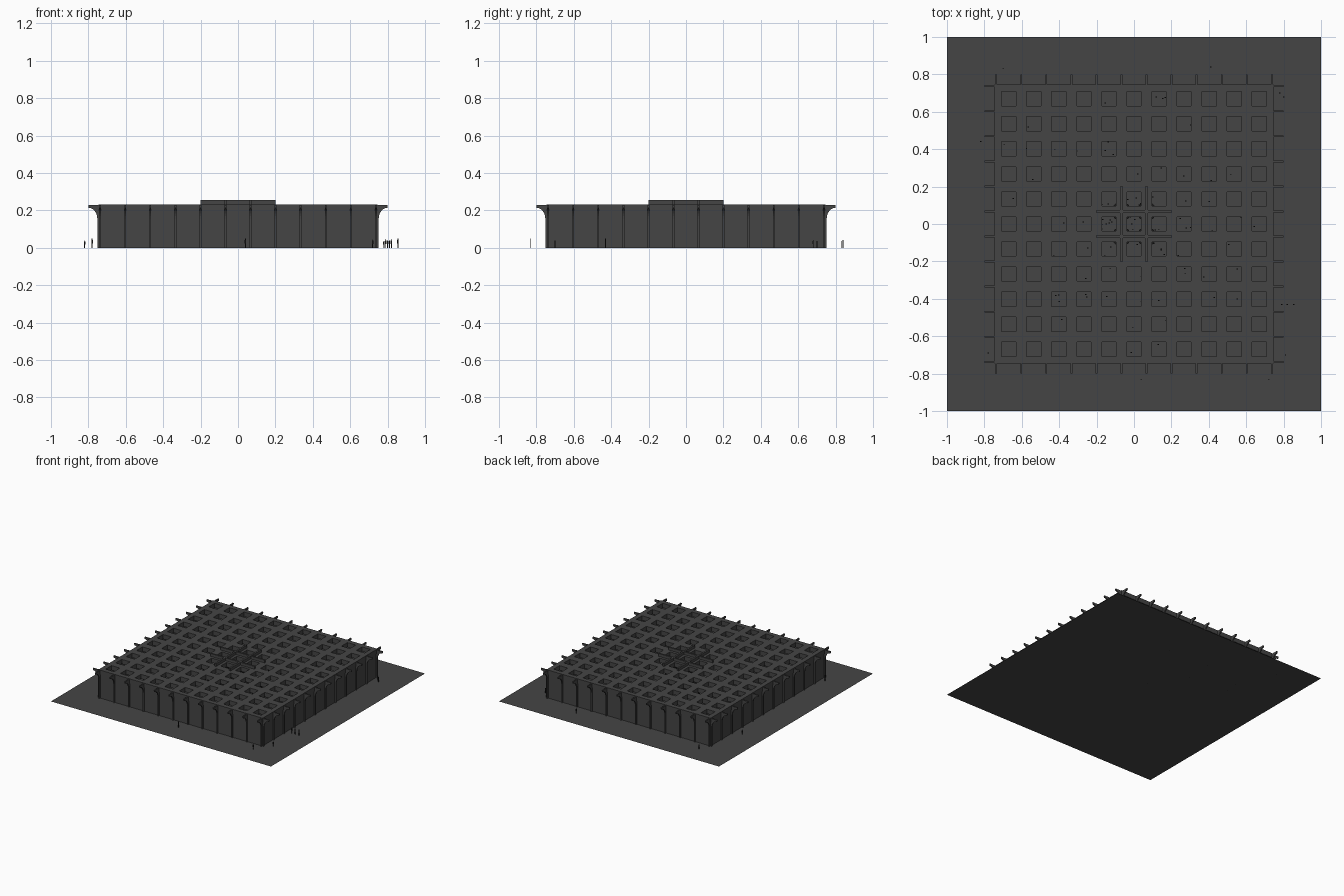
import bpy, bmesh, math, random
from mathutils import Matrix

if "Cube" in bpy.data.objects:
    bpy.data.objects.remove(bpy.data.objects["Cube"])

random.seed(4)
PITCH = 0.134
AXES = [(i - 5.5) * PITCH for i in range(12)]      # column grid lines
HOLE = 0.038                                       # half width of a skylight
ROOF_TOP, ROOF_LOW = 0.232, 0.195


def material(name, v):
    m = bpy.data.materials.new(name)
    m.diffuse_color = (v, v, v, 1)
    m.use_nodes = True
    m.node_tree.nodes["Principled BSDF"].inputs["Base Color"].default_value = m.diffuse_color
    return m


DARK, BLACK = material("dark_grey", 0.06), material("near_black", 0.012)


def finish(name, bm, mat=DARK):
    bmesh.ops.recalc_face_normals(bm, faces=bm.faces)
    me = bpy.data.meshes.new(name)
    bm.to_mesh(me)
    bm.free()
    me.materials.append(mat)
    ob = bpy.data.objects.new(name, me)
    bpy.context.collection.objects.link(ob)
    return ob


def box(bm, x0, x1, y0, y1, z0, z1):
    m = Matrix.Translation(((x0 + x1) / 2, (y0 + y1) / 2, (z0 + z1) / 2))
    bmesh.ops.create_cube(bm, size=1, matrix=m @ Matrix.Diagonal((x1 - x0, y1 - y0, z1 - z0, 1)))


def square_wall(name, r, t, top):
    bm = bmesh.new()
    for s in (-1, 1):
        a, b = sorted((s * r, s * (r - t)))
        box(bm, a, b, -r, r, 0, top)
        box(bm, -r + t, r - t, a, b, 0, top)
    return finish(name, bm)


# Ground sheet
bm = bmesh.new()
bmesh.ops.create_grid(bm, x_segments=1, y_segments=1, size=1)
finish("ground", bm)

# Roof plate pierced by 11 x 11 square openings
cuts = [-0.746] + [(i - 5) * PITCH + s * HOLE for i in range(11) for s in (-1, 1)] + [0.746]
bm = bmesh.new()
grid = [[bm.verts.new((x, y, ROOF_TOP)) for y in cuts] for x in cuts]
for i in range(len(cuts) - 1):
    for j in range(len(cuts) - 1):
        if not (i % 2 and j % 2):
            bm.faces.new((grid[i][j], grid[i + 1][j], grid[i + 1][j + 1], grid[i][j + 1]))
roof = finish("waffle_roof", bm)
mod = roof.modifiers.new("thickness", 'SOLIDIFY')
mod.thickness = ROOF_TOP - ROOF_LOW
mod.offset = -1

# Outer and inner enclosing walls
square_wall("outer_wall", 0.742, 0.006, ROOF_LOW)
square_wall("inner_wall", 0.472, 0.004, ROOF_LOW)

# Perimeter fins: slim posts that flare outwards under the roof edge
profile = [(0.735, 0), (0.752, 0), (0.752, 0.155)]
for k in range(1, 7):
    a = math.radians(15 * k)
    profile.append((0.798 - 0.046 * math.cos(a), 0.155 + 0.058 * math.sin(a)))
profile += [(0.8, 0.228), (0.735, 0.228)]
bm = bmesh.new()
for side in range(4):
    turn = Matrix.Rotation(side * math.pi / 2, 4, 'Z')
    for y in AXES:
        vs = [bm.verts.new(turn @ Matrix.Translation((r, y - 0.005, z)).to_translation())
              for r, z in profile]
        face = bm.faces.new(vs)
        ext = bmesh.ops.extrude_face_region(bm, geom=[face])
        step = turn.to_3x3() @ Matrix.Translation((0, 0.01, 0)).to_translation()
        bmesh.ops.translate(bm, vec=step,
                            verts=[v for v in ext["geom"] if isinstance(v, bmesh.types.BMVert)])
finish("perimeter_fins", bm)

# Raised crossing beams at the centre of the roof
bm = bmesh.new()
for s in (-1, 1):
    c = s * PITCH / 2
    box(bm, c - 0.007, c + 0.007, -0.2, 0.2, ROOF_TOP - 0.005, 0.255)
    box(bm, -0.2, 0.2, c - 0.007, c + 0.007, ROOF_TOP - 0.005, 0.2545)
finish("crossing_beams", bm)

# Four round central columns with flared heads
bm = bmesh.new()
rings = [(0.037, 0), (0.037, 0.12), (0.039, 0.155), (0.044, 0.18), (0.052, ROOF_LOW + 0.002)]
for sx in (-1, 1):
    for sy in (-1, 1):
        loops = [[bm.verts.new((sx * PITCH / 2 + r * math.cos(k * math.pi / 12),
                                sy * PITCH / 2 + r * math.sin(k * math.pi / 12), z))
                  for k in range(24)] for r, z in rings]
        for lo, hi in zip(loops, loops[1:]):
            for k in range(24):
                n = (k + 1) % 24
                bm.faces.new((lo[k], lo[n], hi[n], hi[k]))
        bm.faces.new(loops[-1])
        bm.faces.new(loops[0][::-1])
columns = finish("central_columns", bm, BLACK)
bpy.context.view_layer.objects.active = columns
columns.select_set(True)
bpy.ops.object.shade_smooth_by_angle(angle=math.radians(35))

# Small standing figures: a crowd inside, denser at the centre, and a few outside
spots = [(random.gauss(0, 0.3), random.gauss(0, 0.3)) for _ in range(260)]
spots = [p for p in spots if max(map(abs, p)) < 0.7]
outside = [(-0.7, 0.83), (-0.82, 0.44), (0.78, 0.7), (0.8, 0.68), (0.79, -0.43), (0.82, -0.43),
           (0.855, -0.43), (0.81, -0.7), (0.72, -0.83), (0.04, -0.83), (0.41, 0.84), (-0.78, -0.69)]
bm = bmesh.new()
for x, y in spots + outside:
    h = random.uniform(0.035, 0.05)
    box(bm, x - 0.0025, x + 0.0025, y - 0.002, y + 0.002, 0, h * 0.5)
    box(bm, x - 0.004, x + 0.004, y - 0.0025, y + 0.0025, h * 0.45, h * 0.85)
    box(bm, x - 0.002, x + 0.002, y - 0.002, y + 0.002, h * 0.85, h)
finish("standing_figures", bm, BLACK)
